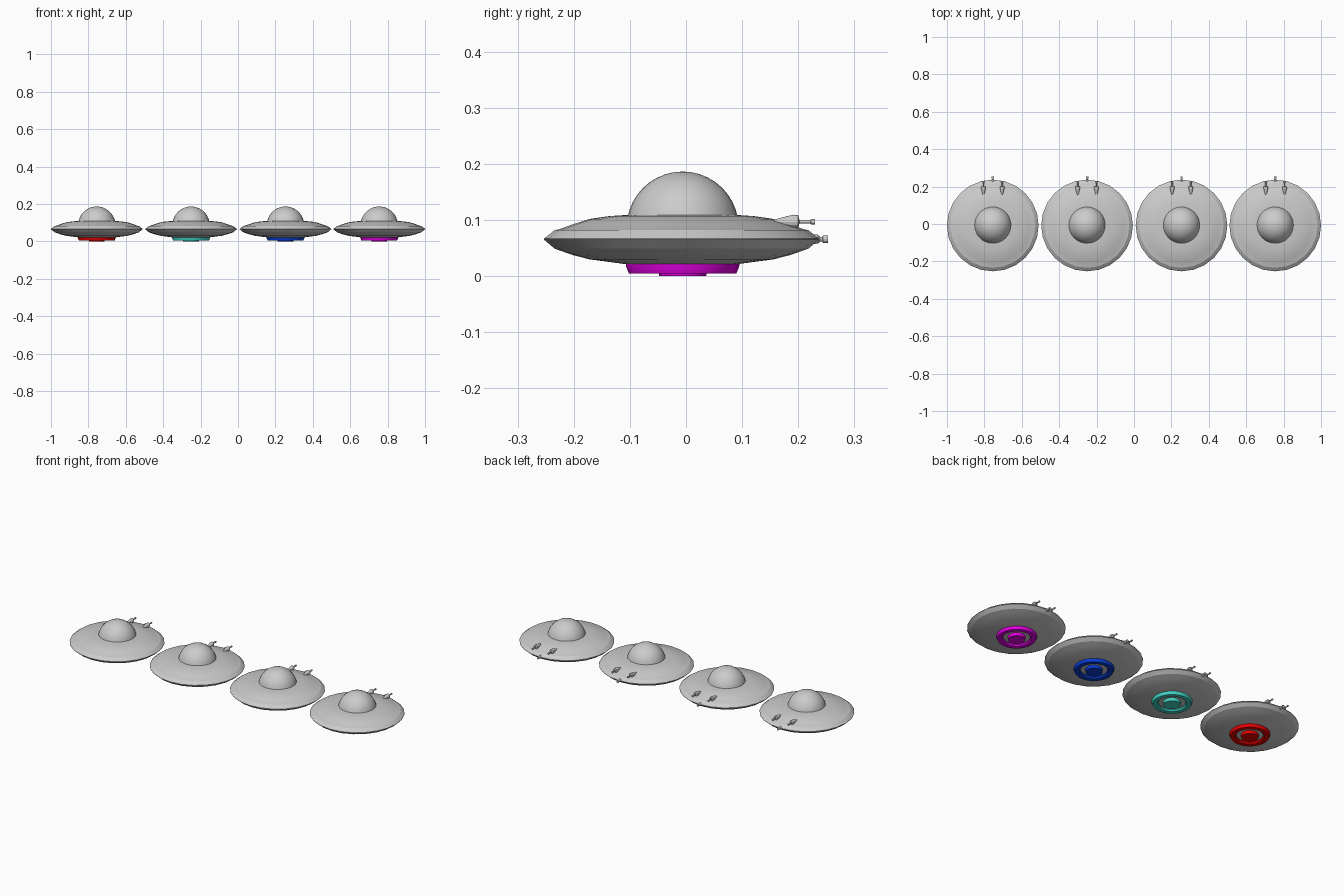
import bpy, bmesh, math
from mathutils import Matrix

if "Cube" in bpy.data.objects:
    bpy.data.objects.remove(bpy.data.objects["Cube"])

SIDES = 24
CY = -0.008


def material(name, rgb):
    m = bpy.data.materials.new(name)
    m.diffuse_color = (*rgb, 1)
    m.use_nodes = True
    m.node_tree.nodes["Principled BSDF"].inputs["Base Color"].default_value = m.diffuse_color
    return m


GREY = material("light grey", (0.6, 0.6, 0.6))
GLOW = [material("red", (0.8, 0.0, 0.0)),
        material("teal", (0.05, 0.65, 0.55)),
        material("blue", (0.002, 0.045, 0.65)),
        material("magenta", (0.75, 0.0, 0.75))]


def lathe(name, profile, mat, loc, sides=SIDES, along_y=False, closed=False, angle=28):
    """Revolve (radius, height) points round z, or round y when along_y."""
    bm = bmesh.new()
    rings = []
    for r, h in profile:
        if r == 0:
            rings.append([bm.verts.new((0, 0, h))] * sides)
        else:
            rings.append([bm.verts.new((r * math.cos(2 * math.pi * i / sides),
                                        r * math.sin(2 * math.pi * i / sides), h))
                          for i in range(sides)])
    pairs = list(zip(rings, rings[1:]))
    if closed:
        pairs.append((rings[-1], rings[0]))
    for a, b in pairs:
        for i in range(sides):
            j = (i + 1) % sides
            quad = list(dict.fromkeys((a[i], a[j], b[j], b[i])))
            bm.faces.new(quad)
    if along_y:
        bm.transform(Matrix.Rotation(-math.pi / 2, 4, 'X'))
    bmesh.ops.recalc_face_normals(bm, faces=bm.faces)
    me = bpy.data.meshes.new(name)
    bm.to_mesh(me)
    bm.free()
    me.materials.append(mat)
    ob = bpy.data.objects.new(name, me)
    ob.location = loc
    bpy.context.collection.objects.link(ob)
    bpy.ops.object.select_all(action='DESELECT')
    ob.select_set(True)
    bpy.context.view_layer.objects.active = ob
    bpy.ops.object.shade_smooth_by_angle(angle=math.radians(angle))
    return ob


# hull profile: belly, bevelled rim, deck
hull_profile = [(0, 0.016), (0.07, 0.017), (0.10, 0.0215), (0.164, 0.030),
                (0.195, 0.038), (0.226, 0.049), (0.245, 0.065), (0.245, 0.067),
                (0.226, 0.082), (0.217, 0.084), (0.195, 0.092), (0.164, 0.102),
                (0.13, 0.107), (0.10, 0.109), (0, 0.110)]

# dome: upper part of a sphere
dome_profile = [(0.1 * math.cos(t), 0.0865 + 0.1 * math.sin(t))
                for t in (math.radians(9 * k) for k in range(1, 10))] + [(0, 0.1865)]

# glowing ring under the hull
ring_profile = [(0.101, 0.024), (0.101, 0.018), (0.096, 0.005),
                (0.074, 0.005), (0.068, 0.012), (0.068, 0.024)]

# gun pod and barrel, pointing along +y
pod_profile = [(0, -0.046), (0.004, -0.042), (0.010, -0.020), (0.0125, -0.008),
               (0.0115, 0), (0.0035, 0.002), (0.0035, 0.022), (0.005, 0.023),
               (0.005, 0.030), (0, 0.030)]

# rim nozzle
nozzle_profile = [(0, -0.02), (0.009, -0.02), (0.008, 0), (0.004, 0.004),
                  (0.004, 0.008), (0.0065, 0.009), (0.0065, 0.018), (0, 0.018)]

for n, cx in enumerate((-0.755, -0.251, 0.254, 0.755)):
    lathe(f"hull_{n}", hull_profile, GREY, (cx, CY, 0), angle=14)
    lathe(f"dome_{n}", dome_profile, GREY, (cx, CY + 0.002, 0), sides=32)
    lathe(f"glow_ring_{n}", ring_profile, GLOW[n], (cx, CY + 0.002, 0), closed=True)
    lathe(f"glow_disc_{n}", [(0, 0.018), (0.044, 0.018), (0.042, 0), (0, 0)],
          GLOW[n], (cx, CY + 0.002, 0))
    for side in (-1, 1):
        lathe(f"gun_{n}_{side}", pod_profile, GREY, (cx + side * 0.05, 0.2, 0.097),
              sides=12, along_y=True)
    lathe(f"rim_nozzle_{n}", nozzle_profile, GREY, (cx, 0.235, 0.066),
          sides=12, along_y=True)
